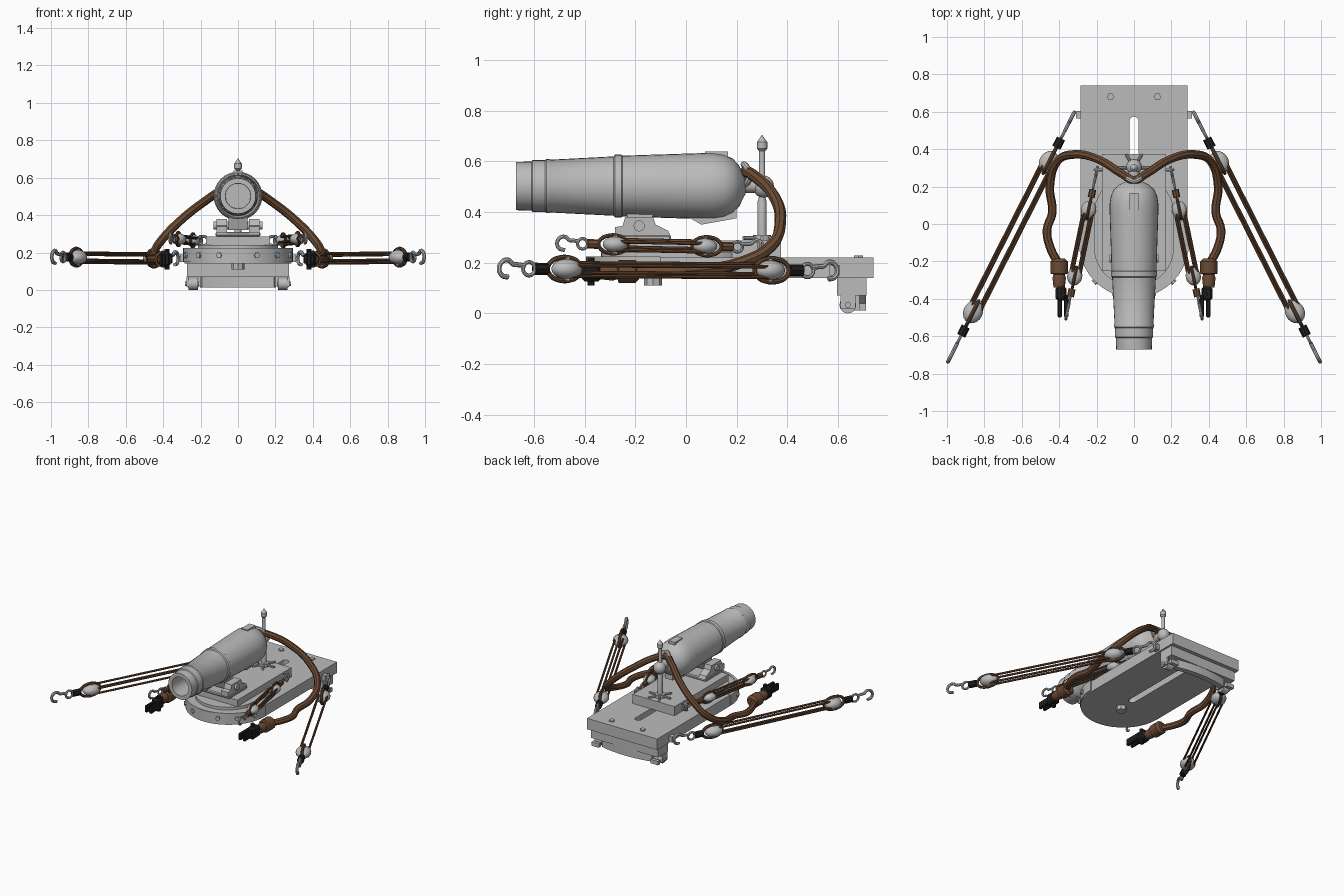
import bpy, bmesh, math
from mathutils import Vector, Matrix

if "Cube" in bpy.data.objects:
    bpy.data.objects.remove(bpy.data.objects["Cube"])


def material(name, rgb):
    m = bpy.data.materials.new(name)
    m.use_nodes = True
    m.diffuse_color = (*rgb, 1)
    m.node_tree.nodes["Principled BSDF"].inputs["Base Color"].default_value = (*rgb, 1)
    return m


GREY = material("grey", (0.5, 0.5, 0.5))
ROPE = material("rope_brown", (0.15, 0.07, 0.033))
BLACK = material("black_iron", (0.013, 0.013, 0.013))
SIDES = (("left", 1), ("right", -1))


def add(name, data, mat):
    ob = bpy.data.objects.new(name, data)
    bpy.context.collection.objects.link(ob)
    data.materials.append(mat)
    return ob


def from_bmesh(name, bm, mat):
    bmesh.ops.recalc_face_normals(bm, faces=bm.faces)
    me = bpy.data.meshes.new(name)
    bm.to_mesh(me)
    bm.free()
    return add(name, me, mat)


def frame(loc, axis):
    """Local z along axis, local y towards up."""
    return Matrix.Translation(loc) @ Vector(axis).to_track_quat("Z", "Y").to_matrix().to_4x4()


def box(name, x, y, z, mat=GREY, bevel=0.0):
    bm = bmesh.new()
    bmesh.ops.create_cube(bm, size=1)
    for v in bm.verts:
        v.co = [lo + (c + 0.5) * (hi - lo) for c, (lo, hi) in zip(v.co, (x, y, z))]
    if bevel:
        bmesh.ops.bevel(bm, geom=bm.edges[:], offset=bevel, segments=1, affect="EDGES")
    return from_bmesh(name, bm, mat)


def lathe(name, prof, loc, axis=(0, 0, 1), mat=GREY, n=20, scale=(1, 1, 1)):
    """Turn (radius, height) points about an axis."""
    bm = bmesh.new()
    rings = [[bm.verts.new((r * math.cos(math.tau * i / n), r * math.sin(math.tau * i / n), h))
              for i in range(n)] for r, h in prof]
    for a, b in zip(rings, rings[1:]):
        for i in range(n):
            j = (i + 1) % n
            bm.faces.new((a[i], a[j], b[j], b[i]))
    bmesh.ops.remove_doubles(bm, verts=bm.verts[:], dist=1e-5)
    bm.transform(frame(loc, axis) @ Matrix.Diagonal((*scale, 1)))
    return from_bmesh(name, bm, mat)


def rod(name, loc, axis, r, length, mat=GREY, n=16):
    h = length / 2
    return lathe(name, [(0, -h), (r, -h), (r, h), (0, h)], loc, axis, mat, n)


def ball(name, loc, axis, scale, mat=GREY):
    prof = [(math.sin(math.pi * i / 10), -math.cos(math.pi * i / 10)) for i in range(11)]
    return lathe(name, prof, loc, axis, mat, 16, scale)


def prism(name, pts, half):
    """Side profile of (y, z) points, widened across x."""
    bm = bmesh.new()
    f = bm.faces.new([bm.verts.new((-half, y, z)) for y, z in pts])
    new = bmesh.ops.extrude_face_region(bm, geom=[f])["geom"]
    bmesh.ops.translate(bm, vec=(2 * half, 0, 0), verts=[v for v in new if isinstance(v, bmesh.types.BMVert)])
    return from_bmesh(name, bm, GREY)


def to_mesh(ob):
    bpy.ops.object.select_all(action="DESELECT")
    ob.select_set(True)
    bpy.context.view_layer.objects.active = ob
    bpy.ops.object.convert(target="MESH")
    return ob


def tube(name, pts, r, mat=GREY, closed=False, smooth=True):
    cu = bpy.data.curves.new(name, "CURVE")
    cu.dimensions = "3D"
    cu.bevel_depth, cu.bevel_resolution, cu.resolution_u = r, 2, 5
    cu.use_fill_caps = True
    sp = cu.splines.new("BEZIER")
    sp.bezier_points.add(len(pts) - 1)
    for bp, p in zip(sp.bezier_points, pts):
        bp.co = p
        bp.handle_left_type = bp.handle_right_type = "AUTO" if smooth else "VECTOR"
    sp.use_cyclic_u = closed
    return to_mesh(add(name, cu, mat))


def plate(name, loops, z0, z1):
    """Flat outline with optional holes, given thickness."""
    cu = bpy.data.curves.new(name, "CURVE")
    cu.dimensions, cu.fill_mode, cu.extrude = "2D", "BOTH", (z1 - z0) / 2
    for pts in loops:
        sp = cu.splines.new("POLY")
        sp.points.add(len(pts) - 1)
        for p, (x, y) in zip(sp.points, pts):
            p.co = (x, y, 0, 1)
        sp.use_cyclic_u = True
    ob = to_mesh(add(name, cu, GREY))
    ob.data.transform(Matrix.Translation((0, 0, (z0 + z1) / 2)))
    return ob


def arc(r, cy, a0, a1, n=20):
    return [(r * math.cos(t), cy + r * math.sin(t))
            for t in (math.radians(a0 + (a1 - a0) * i / n) for i in range(n + 1))]


def stadium(r, y0, y1):
    return arc(r, y0, 180, 360) + arc(r, y1, 0, 180)


# Bed with its slot, front band and bolts
plate("bed", [arc(0.285, -0.11, 180, 360) + [(0.285, 0.74), (-0.285, 0.74)], stadium(0.024, -0.02, 0.55)], 0.14, 0.22)
plate("front_band", [arc(0.294, -0.1, 180, 360) + arc(0.275, -0.1, 360, 180)], 0.148, 0.224)
for deg in (200, 225, 250, 290, 315, 340):
    a = math.radians(deg)
    d = Vector((math.cos(a), math.sin(a), 0))
    rod("band_bolt", d * 0.294 + Vector((0, -0.1, 0.185)), d, 0.016, 0.02, n=6)
rod("pivot_nut", (0, -0.13, 0.125), (0, 0, 1), 0.035, 0.03, n=8)
for name, s in SIDES:
    rod(name + "_rear_bolt", (s * 0.125, 0.68, 0.222), (0, 0, 1), 0.02, 0.014, n=6)

# Rear truck
box("rear_beam", (-0.272, 0.272), (0.595, 0.712), (0.07, 0.14))
plate("rear_arc_rail", [arc(0.84, -0.13, 76, 104) + arc(0.80, -0.13, 104, 76)], 0.012, 0.07)
for name, s in SIDES:
    rod(name + "_roller", (s * 0.24, 0.638, 0.033), (1, 0, 0), 0.033, 0.05)
    rod(name + "_axle", (s * 0.24, 0.638, 0.033), (1, 0, 0), 0.012, 0.085)
    for k in (0.205, 0.27):
        box(name + "_roller_cheek", (s * k - 0.006, s * k + 0.006), (0.61, 0.668), (0.018, 0.072))
    box(name + "_scraper", (s * 0.24 - 0.03, s * 0.24 + 0.03), (0.685, 0.71), (0.012, 0.04))

# Sliding carriage
plate("slide_plate", [stadium(0.215, -0.12, 0.05)], 0.22, 0.24)
box("slide", (-0.17, 0.17), (-0.25, 0.375), (0.22, 0.287))
box("mount_base", (-0.12, 0.12), (-0.27, -0.06), (0.287, 0.31), bevel=0.006)
for name, s in SIDES:
    ob = prism(name + "_mount_cheek", [(-0.28, 0.305), (-0.06, 0.305), (-0.07, 0.325), (-0.12, 0.35),
                                       (-0.13, 0.38), (-0.24, 0.38), (-0.25, 0.345), (-0.28, 0.34)], 0.028)
    ob.data.transform(Matrix.Translation((s * 0.088, 0, 0)))
rod("mount_pin", (0, -0.185, 0.345), (1, 0, 0), 0.022, 0.26)
prism("barrel_lug", [(-0.24, 0.41), (-0.21, 0.32), (-0.16, 0.32), (-0.12, 0.41)], 0.05)

# Barrel
lathe("barrel", [(0, -0.4), (0.066, -0.4), (0.068, -0.67), (0.095, -0.67), (0.097, -0.61), (0.102, -0.605),
                 (0.103, -0.555), (0.107, -0.55), (0.107, -0.54), (0.104, -0.535), (0.117, -0.285),
                 (0.124, -0.28), (0.124, -0.255), (0.12, -0.25), (0.13, 0.06), (0.13, 0.11), (0.124, 0.15),
                 (0.108, 0.185), (0.08, 0.21), (0.045, 0.227), (0.03, 0.235), (0, 0.237)],
      (0, 0, 0.502), (0, 1, 0), n=32)
box("vent_patch", (-0.025, 0.025), (0.075, 0.165), (0.61, 0.638))
prism("breech_fin", [(0, 0.385), (0.06, 0.35), (0.2, 0.375), (0.2, 0.45), (0, 0.45)], 0.03)
tube("breech_ring", [(0.042 * math.cos(a), 0.24 + 0.012 * math.cos(2 * a), 0.545 + 0.042 * math.sin(a))
                     for a in (math.tau * i / 8 for i in range(8))], 0.013, closed=True)

# Elevating screw
rod("screw_arm", (0, 0.255, 0.505), (0, 1, 0), 0.03, 0.09)
ball("screw_nut", (0, 0.305, 0.5), (0, 0, 1), (0.042, 0.042, 0.044))
lathe("elevating_screw", [(0, 0.287), (0.018, 0.287), (0.018, 0.44), (0.012, 0.46), (0.012, 0.64), (0.021, 0.65),
                          (0.021, 0.675), (0.01, 0.69), (0, 0.705)], (0, 0.3, 0), n=12)
for i in range(3):
    a = math.pi * i / 3
    rod("screw_handle", (0, 0.3, 0.297), (math.cos(a), math.sin(a), 0), 0.008, 0.17, n=8)
rod("screw_hub", (0, 0.3, 0.297), (0, 0, 1), 0.035, 0.025)


# Tackle: two stropped blocks with hooks, joined by running ropes
def block_end(name, p, d, k, seizing):
    m = frame(p, d)

    def at(u, v=0.0):
        return m @ Vector((0, v * k, u * k))

    ball(name + "_block", p, d, (0.052 * k, 0.04 * k, 0.063 * k))
    rod(name + "_sheave_pin", p, (0, 0, 1), 0.014 * k, 0.09 * k, n=8)
    tube(name + "_strop", [at(0.075 * math.cos(t) + 0.01, 0.046 * math.sin(t))
                           for t in (math.tau * i / 10 for i in range(10))], 0.01 * k, ROPE, closed=True)
    rod(name + "_seizing", at(0.115), d, 0.024 * k, 0.055 * k, seizing, 8)
    tube(name + "_eye", [at(0.167 + 0.026 * math.cos(t), 0.026 * math.sin(t))
                         for t in (math.tau * i / 8 for i in range(8))], 0.008 * k, closed=True)
    hook = [at(0.185, 0.012), at(0.22, 0.016)]
    hook += [at(0.265 + 0.034 * math.cos(t), 0.034 * math.sin(t))
             for t in (math.radians(150 - 50 * i) for i in range(6))]
    tube(name + "_hook", hook, 0.01 * k)


def tackle(name, front, rear, k, seizing):
    front, rear = Vector(front), Vector(rear)
    d = (front - rear).normalized()
    side = d.cross(Vector((0, 0, 1)))
    block_end(name + "_front", front, d, k, seizing)
    block_end(name + "_rear", rear, -d, k, seizing)
    for w, h in ((-0.034, 0.014), (0.034, -0.014), (-0.02, -0.028), (0.02, 0.024)):
        off = side * w * k + Vector((0, 0, h * k))
        tube(name + "_rope", [front + off, rear + off], 0.0075, ROPE, smooth=False)


for name, s in SIDES:
    tackle(name + "_outer_tackle", (s * 0.86, -0.47, 0.175), (s * 0.455, 0.33, 0.17), 1.0, BLACK)
    tackle(name + "_inner_tackle", (s * 0.317, -0.28, 0.272), (s * 0.243, 0.075, 0.265), 0.78, ROPE)
    tube(name + "_slide_eye", [(s * (0.185 + 0.024 * math.cos(t)), 0.29, 0.262 + 0.024 * math.sin(t))
                               for t in (math.tau * i / 8 for i in range(8))], 0.008, closed=True)
    box(name + "_bed_lug", (s * 0.29 - 0.02, s * 0.29 + 0.02), (0.565, 0.605), (0.15, 0.19))

    # Breeching rope end: seized lump and iron fork
    lathe(name + "_rope_splice", [(0, -0.34), (0.03, -0.34), (0.036, -0.29), (0.03, -0.27), (0.046, -0.265),
                                  (0.046, -0.2), (0.03, -0.185), (0, -0.185)], (s * 0.4, 0, 0.165), (0, 1, 0), ROPE, 12)
    box(name + "_fork_base", (s * 0.39 - 0.03, s * 0.39 + 0.03), (-0.41, -0.335), (0.125, 0.205), BLACK, 0.012)
    for x in (0.362, 0.397):
        box(name + "_fork_prong", (s * x - 0.011, s * x + 0.011), (-0.5, -0.38), (0.14, 0.19), BLACK, 0.005)
    rod(name + "_fork_pin", (s * 0.38, -0.375, 0.165), (0, 0, 1), 0.014, 0.11, BLACK, 8)

# Breeching rope running through the breech ring
half = [(0.06, 0.265, 0.545), (0.19, 0.345, 0.465), (0.32, 0.372, 0.36), (0.41, 0.335, 0.265),
        (0.45, 0.2, 0.195), (0.437, 0.06, 0.172), (0.465, -0.03, 0.165), (0.45, -0.12, 0.165), (0.4, -0.22, 0.165)]
tube("breeching_rope", [(-x, y, z) for x, y, z in reversed(half)] + [(0, 0.235, 0.56)] + half, 0.023, ROPE)

# Smooth the round parts, keep edges sharp
bpy.ops.object.select_all(action="SELECT")
bpy.ops.object.shade_smooth_by_angle(angle=math.radians(35))
